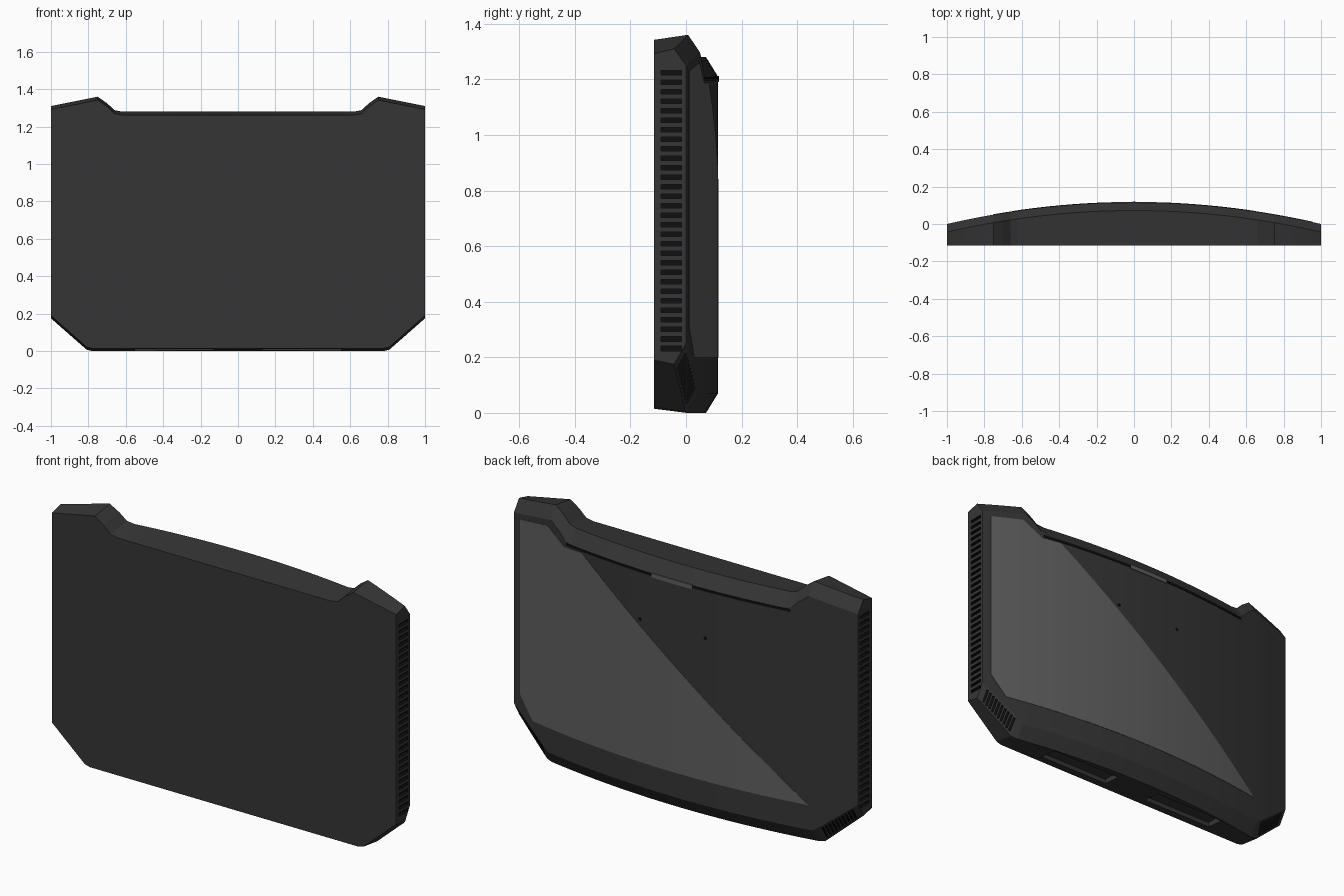
import bpy, bmesh
from mathutils import Vector, Matrix

if "Cube" in bpy.data.objects:
    bpy.data.objects.remove(bpy.data.objects["Cube"])


def material(name, value):
    m = bpy.data.materials.new(name)
    m.use_nodes = True
    m.diffuse_color = (value, value, value, 1)
    m.node_tree.nodes["Principled BSDF"].inputs["Base Color"].default_value = (value, value, value, 1)
    return m


CHARCOAL = material("charcoal", 0.036)
BLACK = material("vent black", 0.005)
GREY = material("panel grey", 0.115)

FRONT, RIM = -0.115, 0.043


def back(x):
    """Depth of the bowed back surface."""
    return 0.115 * (1 - x * x)


def lerp_profile(points, x):
    """Piecewise linear height along x."""
    if x <= points[0][0]:
        return points[0][1]
    for (x0, z0), (x1, z1) in zip(points, points[1:]):
        if x <= x1:
            return z0 + (z1 - z0) * (x - x0) / (x1 - x0)
    return points[-1][1]


def stations(lo, hi, extra=()):
    xs = {round(i * 0.05, 3) for i in range(-20, 21)} | set(extra) | {lo, hi}
    return sorted(x for x in xs if lo <= x <= hi)


def finish(name, bm, mats):
    bmesh.ops.recalc_face_normals(bm, faces=bm.faces)
    me = bpy.data.meshes.new(name)
    bm.to_mesh(me)
    bm.free()
    for m in mats:
        me.materials.append(m)
    ob = bpy.data.objects.new(name, me)
    bpy.context.scene.collection.objects.link(ob)
    return ob


def loft(name, xs, section, mats):
    """Skin closed (y, z) sections placed along x."""
    bm = bmesh.new()
    rings = [[bm.verts.new((x, y, z)) for y, z in section(x)] for x in xs]
    for a, b in zip(rings, rings[1:]):
        for i in range(len(a)):
            j = (i + 1) % len(a)
            bm.faces.new((a[i], a[j], b[j], b[i]))
    bm.faces.new(rings[0])
    bm.faces.new(rings[-1])
    return finish(name, bm, mats)


def strip(name, lo, hi, bottom, top, raised, mat, extra=()):
    """Thin plate that follows the bowed back."""
    def section(x):
        y = back(x)
        return [(y - 0.004, bottom(x)), (y + raised, bottom(x)),
                (y + raised, top(x)), (y - 0.004, top(x))]
    return loft(name, stations(lo, hi, extra), section, [mat])


# Body shell: raised top corners, cut lower corners, chamfered back rim
TOP = [(0.62, 1.28), (0.66, 1.288), (0.70, 1.325), (0.75, 1.36), (1, 1.31)]
TOP_BACK = [(0.62, 1.21), (0.66, 1.222), (0.70, 1.26), (0.75, 1.297), (1, 1.25)]
BOTTOM = [(0.78, 0), (0.81, 0.008), (1, 0.175)]
BOTTOM_BACK = [(0.77, 0.07), (1, 0.25)]


def body_section(x):
    a, y = abs(x), back(x)
    top, low = lerp_profile(TOP, a), lerp_profile(BOTTOM, a)
    return [(FRONT, top - 0.018), (y - RIM, top), (y, lerp_profile(TOP_BACK, a)),
            (y, lerp_profile(BOTTOM_BACK, a)), (y - RIM, low), (FRONT, low + 0.015)]


keys = [s * p[0] for s in (-1, 1) for p in TOP + BOTTOM + BOTTOM_BACK]
body = loft("body_shell", stations(-1, 1, keys), body_section, [CHARCOAL, BLACK])

# Cutters: side vents, corner vents and pockets under the body
cut = bmesh.new()


def box(matrix, size, index):
    made = bmesh.ops.create_cube(cut, size=1, matrix=matrix @ Matrix.Diagonal((*size, 1)))
    for f in {f for v in made["verts"] for f in v.link_faces}:
        f.material_index = index


for s in (-1, 1):
    for i in range(30):
        z = 0.232 + i * 0.0342
        box(Matrix.Translation((s, -0.053, z)), (0.03, 0.075, 0.017), 1)
    box(Matrix.Translation((s * 0.34, -0.02, 0)), (0.42, 0.1, 0.07), 0)
    a, b = Vector((s, back(1) - RIM, 0.175)), Vector((s * 0.8, back(0.8) - RIM, 0))
    c, d = Vector((s, back(1), 0.25)), Vector((s * 0.79, back(0.79), 0.085))
    for i in range(10):
        t = 0.16 + i * 0.08
        p, q = a.lerp(b, t), c.lerp(d, t)
        v = (q - p).normalized()
        n = v.cross(b - a).normalized()
        u = v.cross(n)
        turn = Matrix((u, v, n)).transposed().to_4x4()
        box(Matrix.Translation((p + q) / 2) @ turn, (0.01, (q - p).length * 0.75, 0.024), 1)

cutter = finish("vent_cutter", cut, [CHARCOAL, BLACK])
cutter.hide_render = True
mod = body.modifiers.new("vents", 'BOOLEAN')
mod.operation = 'DIFFERENCE'
mod.solver = 'EXACT'
mod.use_self = True
mod.object = cutter
bpy.context.view_layer.objects.active = body
bpy.ops.object.modifier_apply(modifier=mod.name)
bpy.data.objects.remove(cutter)

# Diagonal grey panel on the back
PANEL_LOW = [(0.87, 0.2), (0.955, 0.31)]
PANEL_TOP = [(-0.75, 0.2), (0.55, 1.19), (0.66, 1.185), (0.77, 1.26), (0.955, 1.23)]
strip("back_panel", -0.75, 0.955,
      lambda x: lerp_profile(PANEL_LOW, x),
      lambda x: lerp_profile(PANEL_TOP, x) + 0.0005,
      0.002, GREY, [p[0] for p in PANEL_LOW + PANEL_TOP])

# Dark seam under the top rim, with a small latch plate
strip("top_seam", -0.65, 0.65, lambda x: 1.196, lambda x: 1.208, 0.003, BLACK)
strip("latch_plate", -0.117, 0.117, lambda x: 1.19, lambda x: 1.212, 0.004, GREY)

# Two small holes on the back
for side, s in (("left", 1), ("right", -1)):
    bm = bmesh.new()
    bmesh.ops.create_cone(bm, cap_ends=True, segments=12, radius1=0.008, radius2=0.008, depth=0.008,
                          matrix=Matrix.Translation((s * 0.19, back(0.19), 0.95)) @ Matrix.Rotation(1.5708, 4, 'X'))
    finish(side + "_back_hole", bm, [BLACK])
